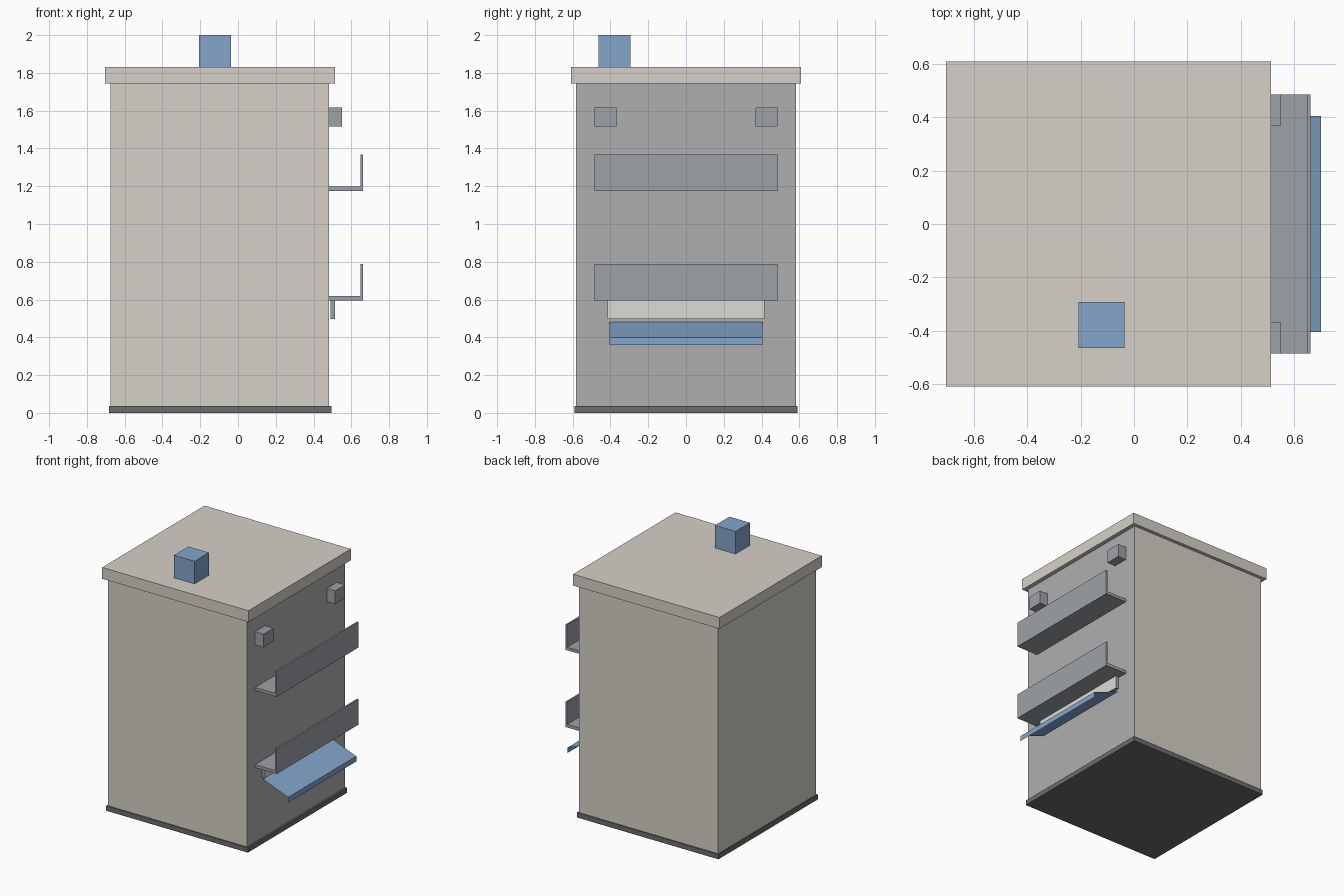
import bpy

if "Cube" in bpy.data.objects:
    bpy.data.objects.remove(bpy.data.objects["Cube"])


def material(name, r, g, b):
    m = bpy.data.materials.new(name)
    m.diffuse_color = (r, g, b, 1)
    m.use_nodes = True
    m.node_tree.nodes["Principled BSDF"].inputs["Base Color"].default_value = m.diffuse_color
    return m


beige = material("beige", 0.67, 0.64, 0.58)
cream = material("cream", 0.72, 0.71, 0.66)
blue = material("blue", 0.23, 0.38, 0.60)
dark = material("dark_grey", 0.15, 0.15, 0.155)
steel = material("steel", 0.34, 0.36, 0.39)
panel_grey = material("panel_grey", 0.43, 0.43, 0.43)


def mesh_object(name, verts, faces, mat):
    me = bpy.data.meshes.new(name)
    me.from_pydata(verts, [], faces)
    me.materials.append(mat)
    ob = bpy.data.objects.new(name, me)
    bpy.context.collection.objects.link(ob)
    return ob


def box(name, xr, yr, zr, mat, right_mat=None):
    """Box from x, y, z ranges; right_mat recolours the +x face."""
    verts = [(x, y, z) for x in xr for y in yr for z in zr]
    faces = [(0, 1, 3, 2), (4, 6, 7, 5), (0, 4, 5, 1),
             (2, 3, 7, 6), (0, 2, 6, 4), (1, 5, 7, 3)]
    ob = mesh_object(name, verts, faces, mat)
    if right_mat:
        ob.data.materials.append(right_mat)
        ob.data.polygons[1].material_index = 1
    return ob


# Cabinet: plinth, body with grey working side, overhanging lid
box("plinth", (-0.683, 0.495), (-0.59, 0.59), (0, 0.037), dark)
box("body", (-0.675, 0.482), (-0.582, 0.582), (0.01, 1.75), beige, panel_grey)
box("lid", (-0.704, 0.513), (-0.608, 0.608), (1.745, 1.83), beige)

# Block on the lid
box("top_block", (-0.207, -0.036), (-0.464, -0.293), (1.83, 2.0), blue)

# Pair of blocks near the top of the working side
for side, yr in (("front", (-0.485, -0.368)), ("back", (0.368, 0.485))):
    box(side + "_side_block", (0.482, 0.551), yr, (1.517, 1.617), steel)

# Two L-shaped shelves with upright lips
for level, z in (("upper", 1.175), ("lower", 0.595)):
    box(level + "_shelf", (0.482, 0.661), (-0.485, 0.485), (z, z + 0.023), steel)
    box(level + "_shelf_lip", (0.649, 0.661), (-0.485, 0.485),
        (z + 0.023, z + 0.192), steel)

# Cream-faced strip under the lower shelf
box("strip", (0.491, 0.514), (-0.415, 0.415), (0.498, 0.596), steel, cream)

# Sloping open-ended flap with a turned-down edge
profile = [(0.49, 0.48), (0.70, 0.40), (0.70, 0.36)]
mesh_object("flap", [(x, y, z) for x, z in profile for y in (-0.405, 0.405)],
            [(0, 2, 3, 1), (2, 4, 5, 3)], blue)
